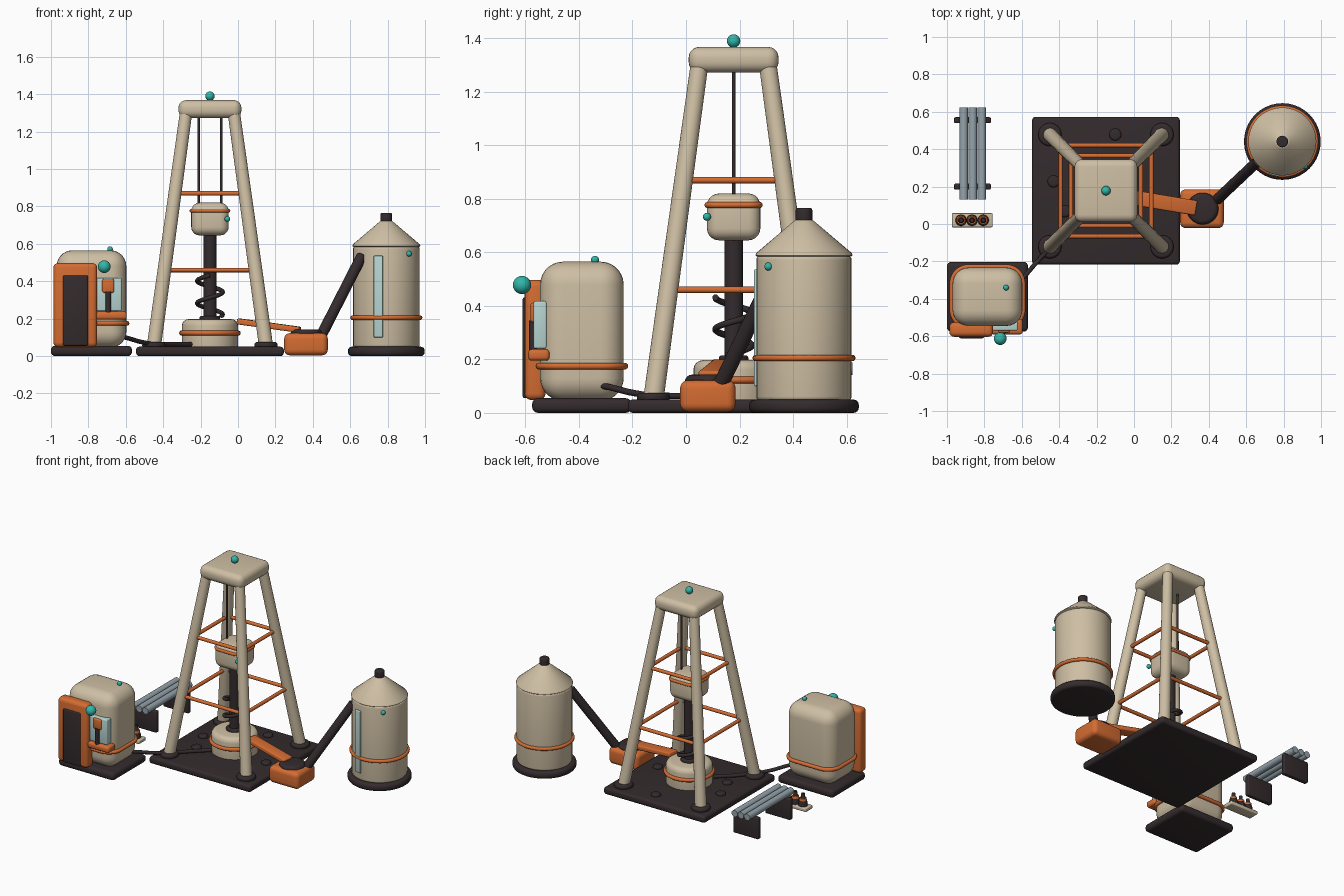
import bpy, bmesh, math
from mathutils import Vector, Matrix

if "Cube" in bpy.data.objects:
    bpy.data.objects.remove(bpy.data.objects["Cube"])


def mat(name, rgb):
    m = bpy.data.materials.new(name)
    m.diffuse_color = (*rgb, 1)
    m.use_nodes = True
    m.node_tree.nodes["Principled BSDF"].inputs["Base Color"].default_value = m.diffuse_color
    return m


CREAM = mat("cream", (0.62, 0.52, 0.37))
ORANGE = mat("orange", (0.66, 0.15, 0.032))
DARK = mat("charcoal", (0.034, 0.024, 0.026))
TEAL = mat("teal", (0.03, 0.47, 0.40))
GLASS = mat("pale_glass", (0.47, 0.66, 0.63))
STEEL = mat("steel", (0.30, 0.37, 0.41))


def finish(name, bm, m, loc=(0, 0, 0), rot=None):
    bmesh.ops.recalc_face_normals(bm, faces=bm.faces)
    me = bpy.data.meshes.new(name)
    bm.to_mesh(me)
    bm.free()
    ob = bpy.data.objects.new(name, me)
    bpy.context.collection.objects.link(ob)
    me.materials.append(m)
    ob.matrix_world = Matrix.Translation(loc) @ (rot or Matrix())
    bpy.ops.object.select_all(action='DESELECT')
    ob.select_set(True)
    bpy.context.view_layer.objects.active = ob
    bpy.ops.object.shade_smooth_by_angle(angle=math.radians(40))
    return ob


def box(name, m, lo, hi, bevel=0.01, seg=4):
    """Rounded box between two corners."""
    lo, hi = Vector(lo), Vector(hi)
    bm = bmesh.new()
    bmesh.ops.create_cube(bm, size=1)
    bmesh.ops.scale(bm, vec=hi - lo, verts=bm.verts)
    bmesh.ops.bevel(bm, geom=bm.edges[:], offset=bevel, segments=seg, profile=0.5, affect='EDGES')
    return finish(name, bm, m, (lo + hi) / 2)


def lathe(name, m, prof, loc=(0, 0, 0), n=40):
    """Spin an (r, z) profile around z."""
    bm = bmesh.new()
    vs = [bm.verts.new((r, 0, z)) for r, z in prof]
    es = [bm.edges.new(p) for p in zip(vs, vs[1:])]
    bmesh.ops.spin(bm, geom=vs + es, cent=(0, 0, 0), axis=(0, 0, 1), angle=2 * math.pi, steps=n)
    bmesh.ops.remove_doubles(bm, verts=bm.verts, dist=1e-5)
    return finish(name, bm, m, loc)


def drum(name, m, r, z0, z1, loc, b=0.015):
    """Solid cylinder with rounded rims."""
    arc = [(b * math.cos(math.radians(a)), b * math.sin(math.radians(a))) for a in (0, 22, 45, 68, 90)]
    prof = [(0, z0)] + [(r - b + c, z0 + b - s) for c, s in reversed(arc)]
    prof += [(r - b + c, z1 - b + s) for c, s in arc] + [(0, z1)]
    return lathe(name, m, prof, loc)


def rod(name, m, a, b, r1, r2=None, n=20):
    a, b = Vector(a), Vector(b)
    bm = bmesh.new()
    bmesh.ops.create_cone(bm, cap_ends=True, segments=n, radius1=r1, radius2=r2 or r1, depth=(b - a).length)
    return finish(name, bm, m, (a + b) / 2, (b - a).to_track_quat('Z', 'Y').to_matrix().to_4x4())


def ball(name, loc, r, m=TEAL):
    bm = bmesh.new()
    bmesh.ops.create_uvsphere(bm, u_segments=20, v_segments=12, radius=r)
    return finish(name, bm, m, loc)


def tube(name, m, pts, r, closed=False):
    """Round tube swept along points."""
    cu = bpy.data.curves.new(name, 'CURVE')
    cu.dimensions = '3D'
    cu.bevel_depth, cu.bevel_resolution, cu.use_fill_caps = r, 3, True
    sp = cu.splines.new('POLY')
    sp.points.add(len(pts) - 1)
    for p, q in zip(sp.points, pts):
        p.co = (*q, 1)
    sp.use_cyclic_u = closed
    sp.use_smooth = True
    cu.materials.append(m)
    ob = bpy.data.objects.new(name, cu)
    bpy.context.collection.objects.link(ob)
    bpy.ops.object.select_all(action='DESELECT')
    ob.select_set(True)
    bpy.context.view_layer.objects.active = ob
    bpy.ops.object.convert(target='MESH')


def band(name, cx, cy, z, hx, hy, rad, r, m=ORANGE):
    """Rounded rectangular hoop; a circle when rad equals the half size."""
    pts = []
    for k, (sx, sy) in enumerate([(1, 1), (-1, 1), (-1, -1), (1, -1)]):
        for i in range(11):
            t = math.radians(k * 90 + i * 8.8 + 1)
            pts.append((cx + sx * (hx - rad) + rad * math.cos(t), cy + sy * (hy - rad) + rad * math.sin(t), z))
    tube(name, m, pts, r, True)


TX, TY = -0.15, 0.178

# derrick: base plate, bolts, legs, braces, crown
box("derrick_base", DARK, (TX - .395, TY - .395, 0), (TX + .395, TY + .395, .05), .018)
for i, (dx, dy) in enumerate([(-.28, .05), (.05, .3), (-.22, -.11), (.28, -.05)]):
    drum(f"base_bolt_{i}", DARK, .032, .04, .066, (TX + dx, TY + dy, 0), .012)
corners = [(1, 1), (-1, 1), (-1, -1), (1, -1)]
for i, (sx, sy) in enumerate(corners):
    drum(f"leg_foot_{i}", DARK, .062, .04, .075, (TX + sx * .3, TY + sy * .3, 0))
    rod(f"derrick_leg_{i}", CREAM, (TX + sx * .3, TY + sy * .3, .05),
        (TX + sx * .128, TY + sy * .128, 1.3), .038, .033, 24)
    ex, ey = corners[(i + 1) % 4]
    for j, (z, h) in enumerate([(.46, .243), (.87, .187)]):
        rod(f"brace_{i}_{j}", ORANGE, (TX + sx * h, TY + sy * h, z), (TX + ex * h, TY + ey * h, z), .012)
box("crown_block", CREAM, (TX - .168, TY - .168, 1.272), (TX + .168, TY + .168, 1.368), .04, 5)
ball("crown_lamp", (TX, TY, 1.39), .025)

# hoist, drill string and wellhead
for s in (-1, 1):
    rod(f"hoist_cable_{s}", DARK, (TX + s * .06, TY, .8), (TX + s * .06, TY, 1.29), .007, n=10)
box("travelling_block", CREAM, (TX - .1, TY - .1, .645), (TX + .1, TY + .1, .82), .045, 5)
band("block_band", TX, TY, .777, .098, .098, .045, .011)
ball("block_lamp", (TX + .093, TY - .1, .733), .015)
rod("drill_pipe", DARK, (TX, TY, .15), (TX, TY, .66), .035)
drum("wellhead", CREAM, .15, .003, .197, (TX, TY, 0), .035)
band("wellhead_ring", TX, TY, .123, .152, .152, .152, .013)
drum("wellhead_collar", DARK, .055, .18, .215, (TX, TY, 0), .01)
tube("drill_spiral", DARK, [(TX + .068 * math.cos(t * .2 - .4), TY + .068 * math.sin(t * .2 - .4), .215 + t * .0038)
                            for t in range(58)], .012)

# chute, mud box and lift pipe
ch = box("chute", ORANGE, (-.17, -.04, -.016), (.17, .04, .016), .008, 3)
ch.matrix_world = Matrix.Translation((.165, .113, .163)) @ Vector((.33, -.055, -.045)).to_track_quat(
    'X', 'Z').to_matrix().to_4x4()
box("mud_box", ORANGE, (.247, -.022, .004), (.48, .185, .122), .03, 5)
drum("mud_box_lid", DARK, .085, .1, .143, (.367, .082, 0), .025)
rod("lift_pipe", DARK, (.435, .122, .09), (.662, .336, .535), .029)

# silo
S = (.793, .441, 0)
drum("silo_base", DARK, .205, 0, .05, S, .02)
drum("silo_body", CREAM, .178, .045, .588, S, .016)
lathe("silo_roof", CREAM, [(0, .584), (.176, .584), (.182, .589), (.178, .598), (.04, .715), (.03, .722), (0, .722)], S)
drum("silo_cap", DARK, .031, .71, .766, S, .008)
band("silo_ring", S[0], S[1], .205, .181, .181, .181, .012)
g = box("silo_gauge", GLASS, (-.025, -.006, .1), (.025, .006, .537), .005, 3)
g.matrix_world = Matrix.Translation((.75, .265, .318)) @ Matrix.Rotation(math.radians(-14), 4, 'Z')
ball("silo_lamp", (.914, .308, .547), .015)

# control cabin
box("cabin_base", DARK, (-1, -.575, 0), (-.567, -.203, .055), .022)
box("cabin_body", CREAM, (-.97, -.545, .045), (-.597, -.233, .565), .085, 7)
band("cabin_band", -.7835, -.389, .175, .19, .16, .09, .013)
box("cabin_door", ORANGE, (-.987, -.603, .048), (-.753, -.525, .497), .025, 4)
box("door_panel", DARK, (-.937, -.611, .055), (-.802, -.59, .432), .009, 3)
box("cabin_window", GLASS, (-.76, -.57, .24), (-.622, -.52, .418), .008, 3)
box("dispenser", ORANGE, (-.726, -.582, .338), (-.662, -.55, .412), .01, 3)
rod("dispenser_nozzle", DARK, (-.694, -.572, .23), (-.694, -.572, .345), .015)
box("dispenser_tray", ORANGE, (-.765, -.59, .195), (-.595, -.51, .238), .014, 3)
ball("door_lamp", (-.715, -.613, .478), .034)
ball("roof_lamp", (-.684, -.34, .572), .015)
tube("cabin_hose", DARK, [(-.63, -.33, .105), (-.585, -.28, .095), (-.53, -.215, .078), (-.47, -.15, .066),
                          (-.36, -.03, .063), (-.22, .1, .063)], .012)

# spare pipe rack
for i, y in enumerate((.2, .555)):
    box(f"rack_stand_{i}", DARK, (-.962, y - .016, 0), (-.765, y + .016, .15), .008, 3)
for i, x in enumerate((-.91, -.862, -.813)):
    rod(f"spare_pipe_{i}", STEEL, (x, .13, .165), (x, .622, .165), .023)

# tray of drill bits
box("bit_tray", CREAM, (-.974, -.018, 0), (-.757, .058, .025), .006, 3)
for i, x in enumerate((-.925, -.866, -.806)):
    p = (x, .02, 0)
    lathe(f"drill_bit_{i}", DARK, [(0, .02), (.03, .02), (.03, .045), (.013, .085), (.011, .11), (0, .11)], p, 20)
    lathe(f"bit_collar_{i}", ORANGE, [(0, .062), (.025, .062), (.022, .078), (0, .078)], p, 20)
